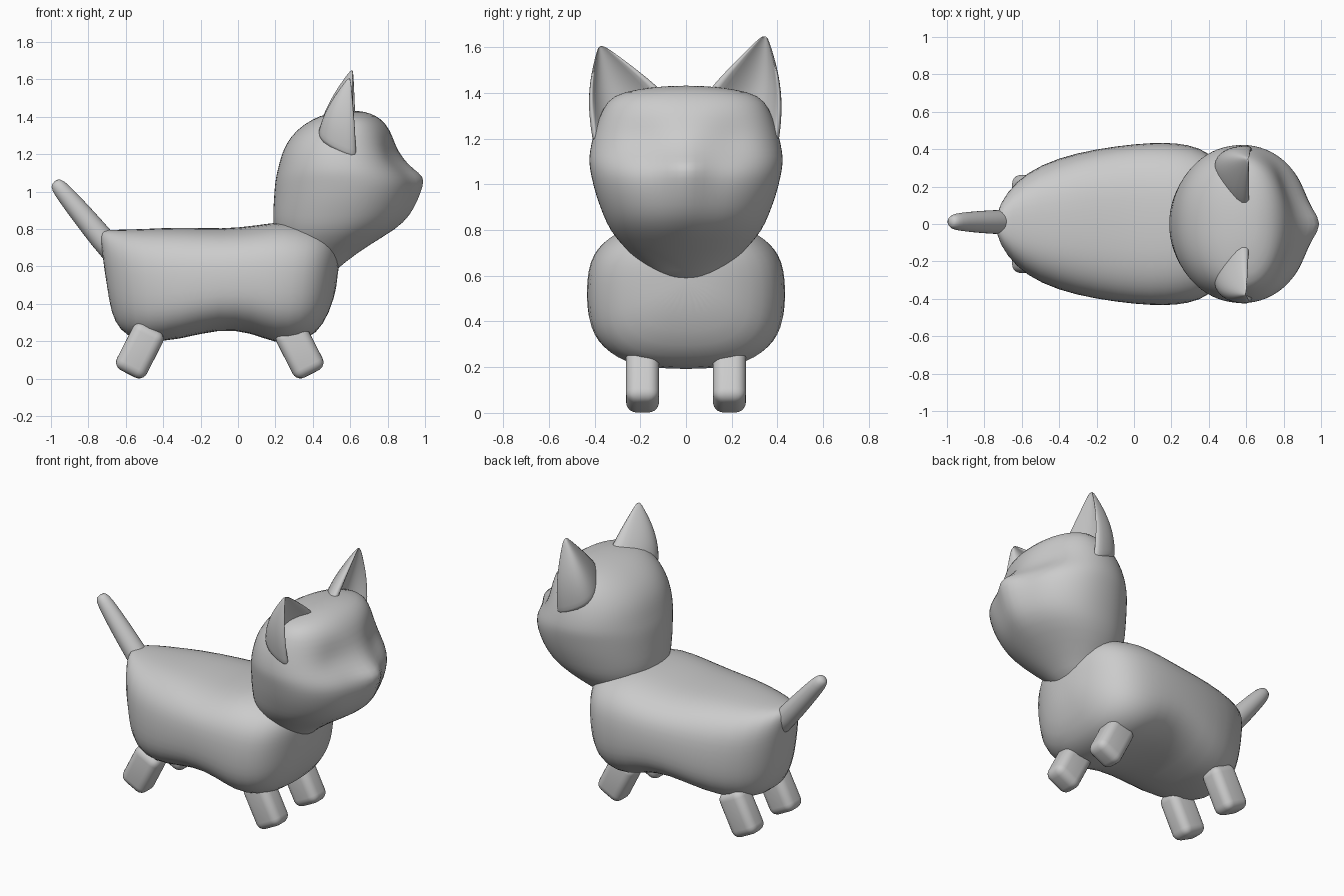
import bpy, bmesh
from math import sin, cos, pi, exp, radians
from mathutils import Vector

if "Cube" in bpy.data.objects:
    bpy.data.objects.remove(bpy.data.objects["Cube"])


def loft(name, rings, subsurf=1):
    """Skin closed rings of points, cap both ends, shade smooth."""
    bm = bmesh.new()
    vs = [[bm.verts.new(p) for p in r] for r in rings]
    n = len(vs[0])
    for a, b in zip(vs, vs[1:]):
        for i in range(n):
            j = (i + 1) % n
            bm.faces.new((a[i], a[j], b[j], b[i]))
    bm.faces.new(vs[0])
    bm.faces.new(vs[-1])
    bmesh.ops.recalc_face_normals(bm, faces=bm.faces)
    for f in bm.faces:
        f.smooth = True
    me = bpy.data.meshes.new(name)
    bm.to_mesh(me)
    bm.free()
    ob = bpy.data.objects.new(name, me)
    bpy.context.collection.objects.link(ob)
    m = ob.modifiers.new("smooth", 'SUBSURF')
    m.levels = m.render_levels = subsurf
    return ob


def spow(v, e):
    return (1 if v >= 0 else -1) * abs(v) ** e


# Body: (top x, top z, bottom x, bottom z, half width) from rump to chest
body = [(-.74, .765, -.69, .41, .045), (-.733, .795, -.66, .30, .12),
        (-.66, .797, -.595, .222, .23), (-.52, .80, -.48, .193, .32),
        (-.3, .812, -.32, .205, .383), (-.08, .80, -.1, .266, .42),
        (.1, .82, .07, .245, .437), (.25, .845, .2, .185, .437),
        (.38, .82, .32, .192, .413), (.47, .795, .42, .235, .345),
        (.53, .75, .49, .35, .22), (.542, .66, .532, .5, .08)]
rings = []
for xt, zt, xb, zb, w in body:
    ring = []
    for i in range(28):
        a = 2 * pi * i / 28
        t = .5 + .5 * spow(sin(a), .72)
        ring.append((xb + (xt - xb) * t, w * spow(cos(a), .72), zb + (zt - zb) * t))
    rings.append(ring)
loft("body", rings)

# Head: (z, back x, front x, half width, nose bump) in level slices
head = [(.55, .3, .50, .10, 0), (.62, .26, .565, .16, 0), (.72, .22, .71, .27, 0),
        (.80, .19, .84, .335, .01), (.87, .185, .90, .365, .025),
        (.95, .19, .93, .395, .04), (1.03, .195, .945, .415, .06),
        (1.08, .202, .925, .424, .095), (1.12, .212, .90, .426, .05),
        (1.18, .227, .867, .416, .02), (1.25, .252, .842, .397, 0),
        (1.33, .31, .815, .366, 0), (1.39, .40, .765, .325, 0),
        (1.418, .48, .71, .21, 0), (1.432, .57, .65, .07, 0)]
rings = []
for z, xb, xf, w, bump in head:
    cx = xb + (xf - xb) * .53
    ring = []
    for i in range(36):
        a = 2 * pi * i / 36
        c, s = spow(cos(a), .95), spow(sin(a), .92)
        x = cx + c * ((xf - cx) if c > 0 else (cx - xb))
        y = w * s
        if c > 0:
            x += bump * exp(-(y / .075) ** 2)
            # shallow eye hollows
            x -= .03 * exp(-((abs(y) - .2) / .1) ** 2 - ((z - 1.2) / .07) ** 2)
        ring.append((x, y, z))
    rings.append(ring)
loft("head", rings)


# Ears: thick crescent section, open to the front, shrinking to the tip
def ear(name, side, tip):
    tip = Vector(tip)

    def arc(a, mid, b, n):
        a, b = Vector(a), Vector(b)
        ctrl = 2 * Vector(mid) - .5 * (a + b)
        return [a * (1 - t) ** 2 + ctrl * 2 * t * (1 - t) + b * t * t
                for t in (i / (n - 1) for i in range(n))]
    back = arc((.575, .06, 1.37), (.425, .315, 1.28), (.61, .405, 1.15), 10)
    hollow = arc((.645, .385, 1.15), (.53, .275, 1.29), (.63, .09, 1.37), 10)
    rs = []
    for k in range(10):
        t = .96 * k / 9
        s = 1 - t ** 1.6
        ring = []
        for p in back + hollow:
            q = tip + (p - tip) * s
            q.z = tip.z + (p.z - tip.z) * (1 - t)
            q.y += .03 * sin(pi * t)
            ring.append((q.x, q.y * side, q.z))
        rs.append(ring)
    loft(name, rs)


ear("left_ear", 1, (.615, .35, 1.665))
ear("right_ear", -1, (.60, .38, 1.62))

# Tail: tapering round rod with a domed tip
start, end = Vector((-.62, .01, .62)), Vector((-.982, .012, 1.055))
axis = (end - start).normalized()
side = Vector((0, 1, 0))
up = axis.cross(side)
rings = []
for t, r in [(0, .07), (.3, .067), (.6, .06), (.85, .05), (.95, .042), (1, .024)]:
    c = start.lerp(end, t)
    rings.append([c + side * r * cos(2 * pi * i / 14) + up * r * sin(2 * pi * i / 14)
                  for i in range(14)])
loft("tail", rings)

# Legs: rounded stubs splayed fore and aft
for label, sx in (("front", 1), ("rear", -1)):
    for hand, sy in (("left", 1), ("right", -1)):
        cx = .33 if sx > 0 else -.525
        bpy.ops.mesh.primitive_cube_add(size=1, location=(cx, sy * .19, .15),
                                        rotation=(0, radians(-27) * sx, 0))
        leg = bpy.context.object
        leg.name = f"{label}_{hand}_leg"
        leg.scale = (.18, .145, .28)
        bpy.ops.object.transform_apply(location=False, rotation=False, scale=True)
        b = leg.modifiers.new("round", 'BEVEL')
        b.width, b.segments = .048, 5
        for p in leg.data.polygons:
            p.use_smooth = True
